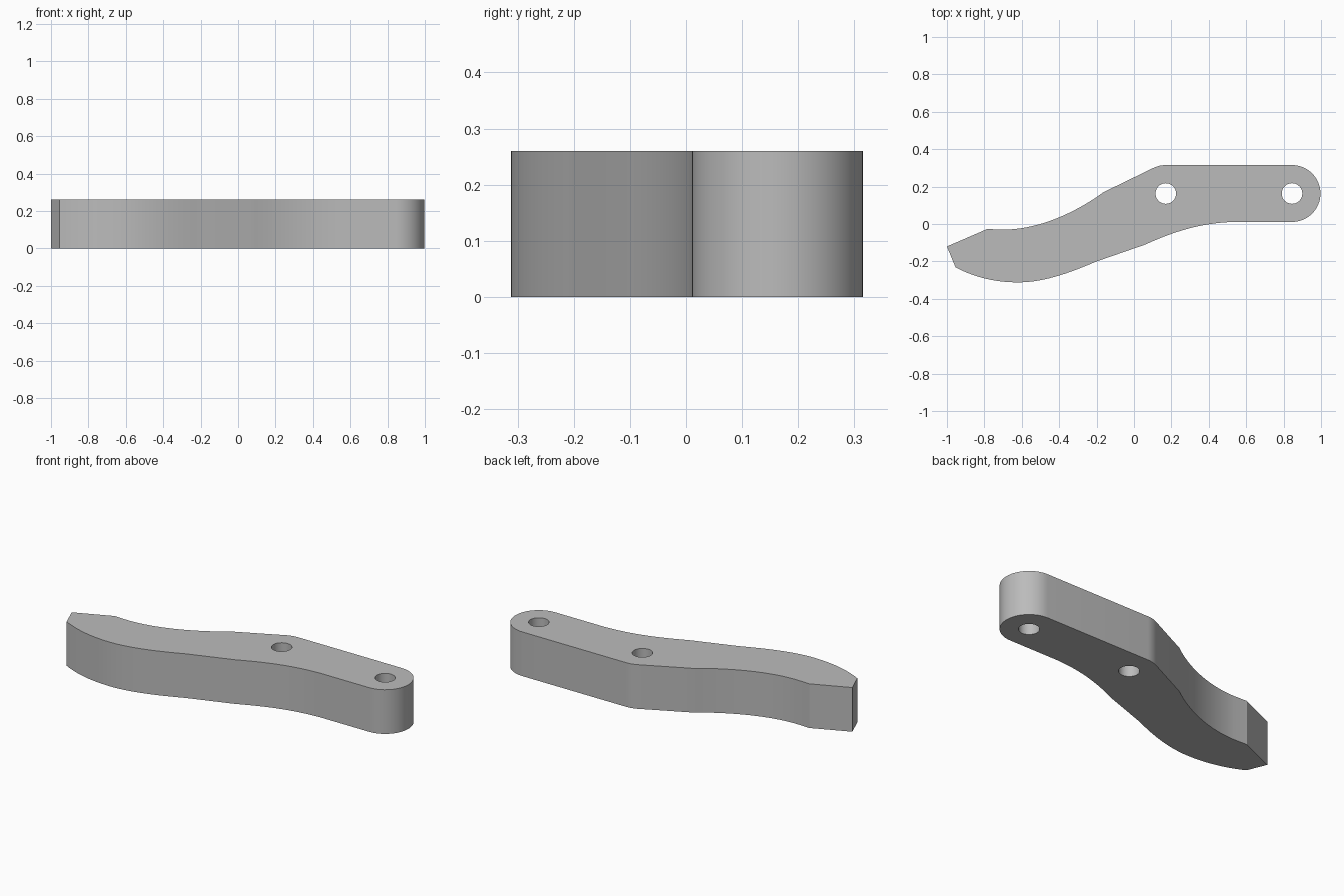
import bpy
import bmesh
from math import radians, cos, sin
from mathutils import Vector
from mathutils.geometry import interpolate_bezier

THICKNESS = 0.26
PIVOT_Y = 0.163
PIVOTS_X = (0.17, 0.845)
END_RADIUS = 0.152
HOLE_RADIUS = 0.055

cube = bpy.data.objects.get("Cube")
if cube:
    bpy.data.objects.remove(cube, do_unlink=True)


def arc(cx, radius, start, end, steps):
    angles = [radians(start + (end - start) * i / steps) for i in range(steps + 1)]
    return [Vector((cx + radius * cos(a), PIVOT_Y + radius * sin(a), 0)) for a in angles]


def bezier(*points, steps=16):
    return interpolate_bezier(*[Vector((x, y, 0)) for x, y in points], steps)


# Outline, counter-clockwise from the blunt tip
outline = [Vector((-1, -0.12, 0))]
outline += bezier((-0.954, -0.232), (-0.85, -0.286), (-0.74, -0.312), (-0.62, -0.312))
outline += bezier((-0.62, -0.312), (-0.48, -0.312), (-0.34, -0.26), (-0.2, -0.2))[1:]
outline += bezier((0.06, -0.11), (0.22, -0.037), (0.36, 0.005), (0.53, 0.011))
outline += arc(PIVOTS_X[1], END_RADIUS, -90, 90, 32)
outline += arc(PIVOTS_X[0], END_RADIUS, 90, 116, 6)
outline += bezier((-0.163, 0.17), (-0.3, 0.07), (-0.5, -0.03), (-0.7, -0.03), steps=24)
outline.append(Vector((-0.785, -0.027, 0)))

# Pivot holes
loops = [outline]
for x in PIVOTS_X:
    loops.append(arc(x, HOLE_RADIUS, 0, 360, 40)[:-1])

# Fill the profile around the holes and extrude it
bm = bmesh.new()
for loop in loops:
    verts = [bm.verts.new(p) for p in loop]
    for a, b in zip(verts, verts[1:] + verts[:1]):
        bm.edges.new((a, b))
bmesh.ops.triangle_fill(bm, use_beauty=True, use_dissolve=False,
                        edges=bm.edges[:], normal=(0, 0, 1))
result = bmesh.ops.extrude_face_region(bm, geom=bm.faces[:], use_keep_orig=True)
top = [g for g in result["geom"] if isinstance(g, bmesh.types.BMVert)]
bmesh.ops.translate(bm, verts=top, vec=(0, 0, THICKNESS))
bmesh.ops.recalc_face_normals(bm, faces=bm.faces[:])

mesh = bpy.data.meshes.new("curved_lever")
bm.to_mesh(mesh)
bm.free()
lever = bpy.data.objects.new("curved_lever", mesh)
bpy.context.collection.objects.link(lever)

# Plain grey metal
grey = bpy.data.materials.new("plain_grey")
grey.use_nodes = True
colour = (0.5, 0.5, 0.5, 1)
grey.diffuse_color = colour
grey.node_tree.nodes["Principled BSDF"].inputs["Base Color"].default_value = colour
mesh.materials.append(grey)

# Smooth curved walls, crisp rims and corners
bpy.ops.object.select_all(action="DESELECT")
lever.select_set(True)
bpy.context.view_layer.objects.active = lever
bpy.ops.object.shade_smooth_by_angle(angle=radians(20))
